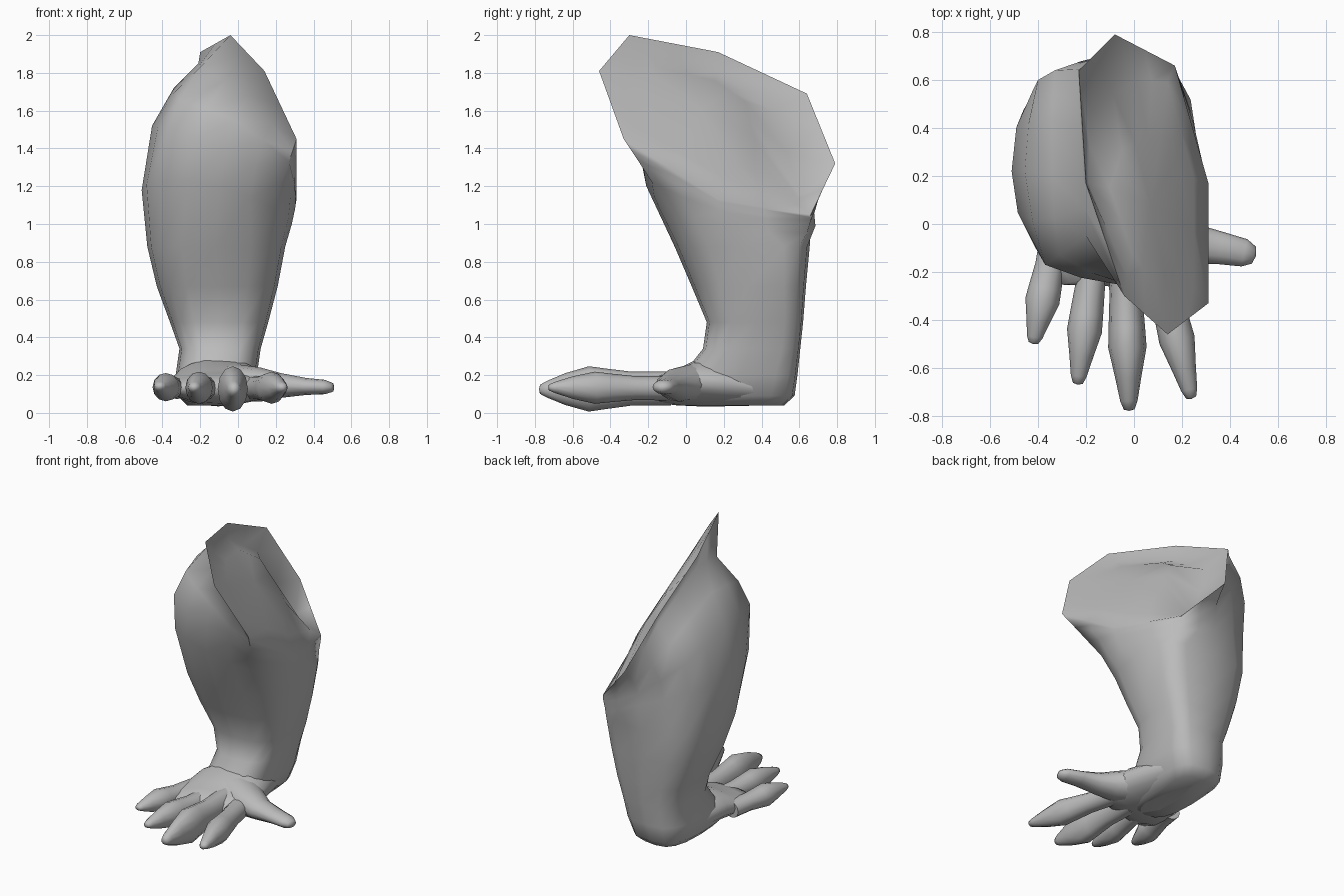
import bpy
import bmesh
from math import cos, sin, pi, copysign
from mathutils import Vector

old = bpy.data.objects.get("Cube")
if old:
    bpy.data.objects.remove(old)

grey = bpy.data.materials.new("plain grey")
grey.use_nodes = True
grey.diffuse_color = (0.5, 0.5, 0.5, 1)
grey.node_tree.nodes["Principled BSDF"].inputs["Base Color"].default_value = (0.5, 0.5, 0.5, 1)


def loft(name, rings, end_point, sharp=75):
    """Skin a list of equal rings and close both ends."""
    bm = bmesh.new()
    loops = [[bm.verts.new(p) for p in ring] for ring in rings]
    n = len(loops[0])
    for a, b in zip(loops, loops[1:]):
        for i in range(n):
            j = (i + 1) % n
            bm.faces.new((a[i], a[j], b[j], b[i]))
    bm.faces.new(loops[0])
    tip = bm.verts.new(end_point)
    for i in range(n):
        bm.faces.new((loops[-1][i], loops[-1][(i + 1) % n], tip))
    bmesh.ops.recalc_face_normals(bm, faces=bm.faces)
    mesh = bpy.data.meshes.new(name)
    bm.to_mesh(mesh)
    bm.free()
    mesh.materials.append(grey)
    obj = bpy.data.objects.new(name, mesh)
    bpy.context.collection.objects.link(obj)
    bpy.ops.object.select_all(action="DESELECT")
    obj.select_set(True)
    bpy.context.view_layer.objects.active = obj
    bpy.ops.object.shade_smooth_by_angle(angle=sharp * pi / 180)


def level_ring(z, x0, x1, y0, y1, n=16):
    """Horizontal ring from its extents, squarer at the inner back corner."""
    ring = []
    for i in range(n):
        c, s = cos(2 * pi * i / n), sin(2 * pi * i / n)
        power = 0.5 if 0 < i < n / 4 else 0.72
        c, s = copysign(abs(c) ** power, c), copysign(abs(s) ** power, s)
        ring.append(Vector(((x0 + x1 + (x1 - x0) * c) / 2,
                            (y0 + y1 + (y1 - y0) * s) / 2, z)))
    return ring


def free_ring(points, curve=0.03):
    """Double the points of a tilted ring, with slightly curved sides."""
    p = [Vector(q) for q in points]
    n, ring = len(p), []
    for i in range(n):
        a, b = p[i], p[(i + 1) % n]
        ring += [a, (a + b) / 2 + (a + b - p[i - 1] - p[(i + 2) % n]) * curve]
    return ring


# Limb: heel and shin, widening into the slanted top
rings = [level_ring(*r) for r in (
    (.04, -.27, .01, -.05, .52),
    (.09, -.32, .06, -.08, .575),
    (.2, -.33, .1, -.02, .59),
    (.34, -.31, .12, .09, .605),
    (.48, -.36, .16, .11, .62),
    (.67, -.43, .21, .03, .635),
    (.88, -.48, .25, -.06, .655))]

# Rings run from the inner side, round the back and outer side to the front
rings.append(free_ring((
    (.285, .2, 1), (.17, .64, .95), (-.1, .665, 1.05), (-.42, .56, 1.18),
    (-.51, .22, 1.18), (-.41, -.1, 1.23), (-.1, -.21, 1.2), (.2, -.08, 1.08)), 0.06))
rings.append(free_ring((
    (.3, .18, 1.07), (.17, .655, 1), (-.1, .67, 1.13), (-.4, .6, 1.38),
    (-.455, .22, 1.52), (-.37, -.17, 1.5), (-.06, -.25, 1.4), (.23, -.18, 1.22))))
rings.append(free_ring((
    (.305, .17, 1.1), (.17, .66, 1.02), (-.09, .69, 1.2), (-.33, .64, 1.52),
    (-.34, .2, 1.72), (-.31, -.13, 1.66), (-.02, -.26, 1.55), (.27, -.25, 1.33))))
# Neck below the rim
rings.append(free_ring((
    (.308, .17, 1.12), (.17, .66, 1.035), (-.085, .74, 1.27), (-.235, .645, 1.64),
    (-.21, .18, 1.85), (-.2, -.05, 1.83), (.06, -.28, 1.68), (.29, -.29, 1.39)), 0))
# Rim
rings.append(free_ring((
    (.31, .17, 1.13), (.17, .66, 1.05), (-.08, .79, 1.32), (-.23, .64, 1.69),
    (-.2, .17, 1.91), (-.04, -.3, 2), (.14, -.46, 1.81), (.31, -.33, 1.45)), 0))
# Sheet inside the rim: a valley along the outer and back edges, then a rounded crest
rings.append(free_ring((
    (.25, .19, 1.25), (.14, .59, 1.1), (.01, .6, 1.16), (-.18, .47, 1.6),
    (-.19, .17, 1.8), (-.03, -.22, 1.9), (.11, -.36, 1.8), (.25, -.26, 1.51)), 0))
rings.append(free_ring((
    (.2, .19, 1.34), (.16, .36, 1.28), (.06, .36, 1.46), (-.05, .31, 1.65),
    (-.1, .15, 1.76), (-.01, -.12, 1.82), (.08, -.24, 1.77), (.18, -.18, 1.58)), 0))
loft("limb", rings, (.07, .08, 1.61))


def tube(name, sections, n=12):
    """Rounded tube through (x, y, z, half width, half height) sections."""
    centres = [Vector(s[:3]) for s in sections]
    loops = []
    for k, s in enumerate(sections):
        along = centres[min(k + 1, len(centres) - 1)] - centres[max(k - 1, 0)]
        side = Vector((-along.y, along.x, 0)).normalized()
        loops.append([centres[k] + side * s[3] * cos(2 * pi * i / n)
                      + Vector((0, 0, s[4] * sin(2 * pi * i / n))) for i in range(n)])
    step = (centres[-1] - centres[-2]).normalized()
    loft(name, loops, centres[-1] + step * sections[-1][3] * 0.25)


# Palm spreading forward from the heel
tube("palm", (
    (-.12, .44, .13, .17, .09),
    (-.11, .2, .155, .22, .12),
    (-.1, .06, .16, .25, .125),
    (-.095, -.05, .135, .275, .095),
    (-.085, -.13, .13, .28, .08),
    (-.07, -.2, .13, .25, .055)), 20)


def toe(name, base, tip, width, height):
    """Toe with a narrow root, a swollen knuckle and a tapered tip."""
    a, b = Vector(base), Vector(tip)
    shape = ((0, .95, .75), (.3, .85, .75), (.5, .95, .9), (.62, 1, 1),
             (.8, .68, .7), (.94, .45, .36), (.99, .28, .2))
    tube(name, [(*a.lerp(b, t), width * w, height * h) for t, w, h in shape])


toe("outer_toe", (-.32, -.03, .13), (-.42, -.5, .14), .072, .075)
toe("second_toe", (-.16, -.08, .13), (-.235, -.67, .135), .073, .085)
toe("third_toe", (-.04, -.08, .13), (-.02, -.78, .125), .08, .12)
toe("inner_toe", (.08, -.08, .13), (.24, -.73, .135), .075, .085)

# Thumb pointing sideways
tube("thumb", (
    (-.02, .04, .16, .14, .1),
    (.12, -.04, .15, .115, .09),
    (.23, -.08, .145, .085, .065),
    (.36, -.1, .14, .068, .045),
    (.46, -.12, .137, .058, .038),
    (.5, -.13, .135, .036, .024)))
